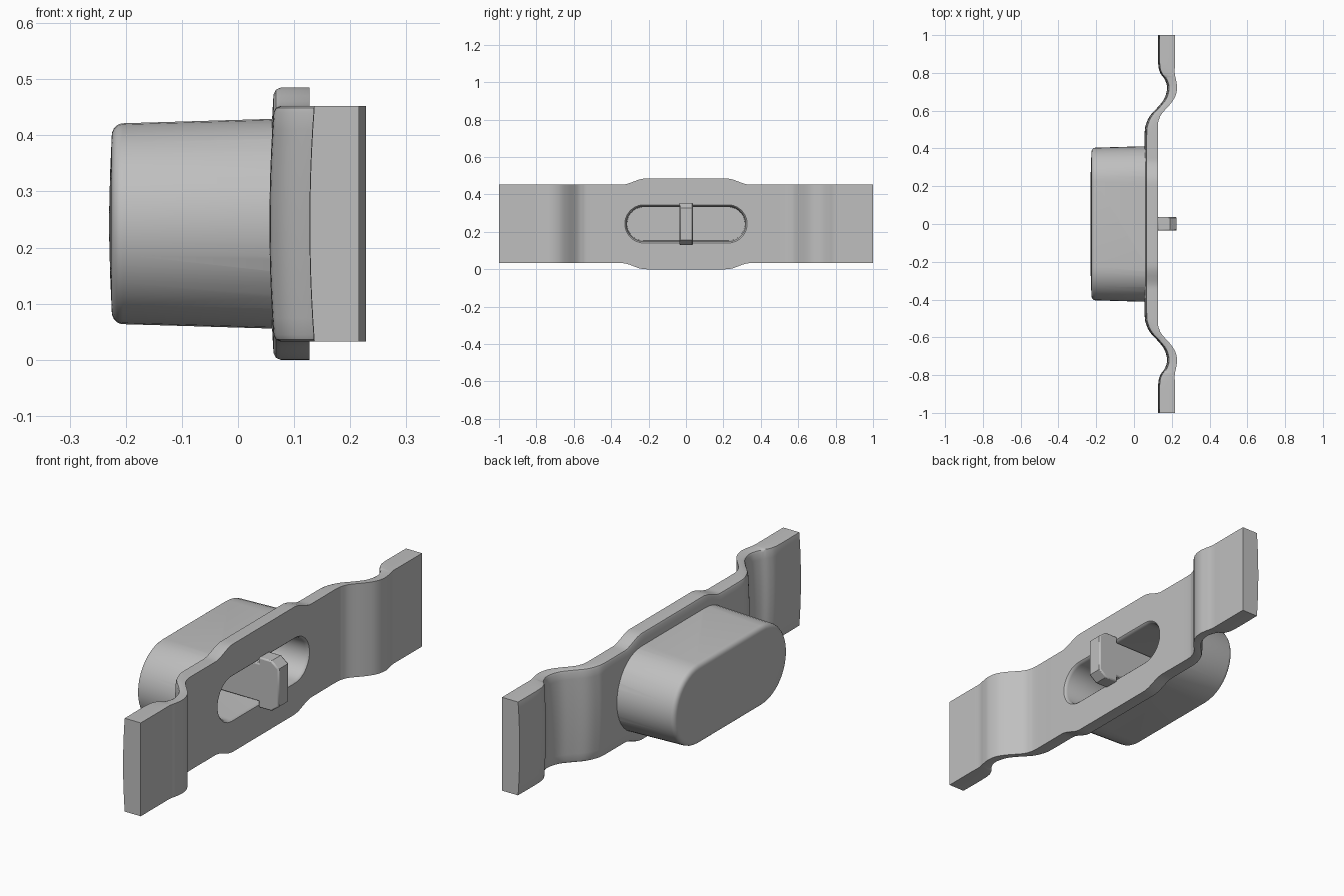
import bpy, bmesh, math

if "Cube" in bpy.data.objects:
    bpy.data.objects.remove(bpy.data.objects["Cube"])

grey = bpy.data.materials.new("plain grey")
grey.use_nodes = True
colour = (0.52, 0.52, 0.52, 1)
grey.diffuse_color = colour
grey.node_tree.nodes["Principled BSDF"].inputs["Base Color"].default_value = colour

MID_Z = 0.2425


def loft(name, rings):
    """Skin a list of equal-length rings and cap both ends."""
    bm = bmesh.new()
    rows = [[bm.verts.new(p) for p in ring] for ring in rings]
    for a, b in zip(rows, rows[1:]):
        for i in range(len(a)):
            j = (i + 1) % len(a)
            bm.faces.new((a[i], a[j], b[j], b[i]))
    bm.faces.new(rows[0])
    bm.faces.new(rows[-1])
    bmesh.ops.recalc_face_normals(bm, faces=bm.faces[:])
    mesh = bpy.data.meshes.new(name)
    bm.to_mesh(mesh)
    bm.free()
    mesh.materials.append(grey)
    obj = bpy.data.objects.new(name, mesh)
    bpy.context.collection.objects.link(obj)
    return obj


def activate(obj):
    bpy.ops.object.select_all(action='DESELECT')
    obj.select_set(True)
    bpy.context.view_layer.objects.active = obj


def boolean(obj, other, operation):
    mod = obj.modifiers.new("join", 'BOOLEAN')
    mod.operation = operation
    mod.solver = 'EXACT'
    mod.object = other
    activate(obj)
    bpy.ops.object.modifier_apply(modifier=mod.name)
    bpy.data.objects.remove(other)


def smooth(obj):
    activate(obj)
    bpy.ops.object.shade_smooth_by_angle(angle=math.radians(32))


def stadium(x, r, straight=0.225, steps=20):
    """Rounded slot outline lying across the x axis."""
    pts = []
    for side in (1, -1):
        for i in range(steps + 1):
            a = math.pi * i / steps - math.pi / 2
            pts.append((x, side * (straight + r * math.cos(a)),
                        MID_Z + side * r * math.sin(a)))
    return pts


def spline(points, steps=5):
    """Catmull-Rom curve through the points."""
    out = []
    for i in range(len(points) - 1):
        p = [points[max(0, min(len(points) - 1, i + k))] for k in (-1, 0, 1, 2)]
        for s in range(steps):
            t = s / steps
            out.append(tuple(
                0.5 * (2 * b + (c - a) * t + (2 * a - 5 * b + 4 * c - d) * t * t
                       + (3 * b - a - 3 * c + d) * t ** 3)
                for a, b, c, d in zip(*p)))
    return out + [points[-1]]


# Plate: bent strip, (inner y, inner x, outer y, outer x) from middle to end
bend = [(0.40, 0.056, 0.40, 0.127), (0.495, 0.057, 0.52, 0.127),
        (0.535, 0.066, 0.555, 0.133), (0.575, 0.086, 0.585, 0.148),
        (0.62, 0.127, 0.635, 0.192), (0.665, 0.161, 0.675, 0.218),
        (0.72, 0.175, 0.72, 0.228), (0.765, 0.163, 0.76, 0.223),
        (0.80, 0.139, 0.795, 0.216), (0.85, 0.128, 0.85, 0.216),
        (1.0, 0.128, 1.0, 0.216)]
half = [(y, 0.056, y, 0.127) for y in
        (0.0, 0.1, 0.2, 0.225, 0.25, 0.275, 0.3, 0.32, 0.335, 0.35)] + spline(bend)


def half_height(y):
    t = min(1, max(0, (y - 0.22) / 0.12))
    return 0.2425 - 0.0325 * t * t * (3 - 2 * t)


def section(station, sign):
    yi, xi, yo, xo = station
    h = half_height((yi + yo) / 2)
    r = 0.012 if yi < 0.78 else 0.001
    edge = [(h, r), (h - 0.3 * r, 0.3 * r), (h - r, 0)]
    upper = edge + [(h * k, 0) for k in (0.8, 0.6, 0.4, 0.2)]
    profile = upper + [(0, 0)] + [(-z, d) for z, d in reversed(upper)]
    ring = [(xi + 0.008 * (z / h) ** 2 + d, sign * yi, MID_Z + z) for z, d in profile]
    return ring + [(xo, sign * yo, MID_Z - h), (xo, sign * yo, MID_Z + h)]


plate = loft("mounting_plate",
             [section(s, -1) for s in reversed(half[1:])] + [section(s, 1) for s in half])

# Boss: tapered rounded block with a slightly domed cap
boss_rings = [stadium(0.10, 0.188), stadium(0.066, 0.187), stadium(-0.205, 0.179)]
for i in range(1, 6):
    a = math.pi / 2 * i / 5
    boss_rings.append(stadium(-0.205 - 0.02 * math.sin(a), 0.157 + 0.022 * math.cos(a)))
boss_rings += [stadium(-0.228, 0.09), stadium(-0.23, 0.01)]
boolean(plate, loft("boss", boss_rings), 'UNION')

# Slot: deep pocket with a softened rim
cutter = loft("slot_cutter", [stadium(0.2, 0.103), stadium(0.127, 0.102),
                              stadium(0.122, 0.097), stadium(0.112, 0.094),
                              stadium(-0.16, 0.09)])
boolean(plate, cutter, 'DIFFERENCE')
smooth(plate)

# Round pad on the pocket floor
pad = loft("floor_pad", [[(x, -0.18 + 0.07 * math.cos(a), MID_Z + 0.07 * math.sin(a))
                          for a in (math.tau * i / 32 for i in range(32))]
                         for x in (-0.165, -0.156)])
smooth(pad)

# Tab: thin blade from the pocket floor with a chamfered head
outline = [(-0.17, 0.085), (0.127, 0.085), (0.127, 0.113), (0.19, 0.113), (0.226, 0.085)]
outline += [(x, -z) for x, z in reversed(outline)]
tab = loft("locking_tab", [[(x, y, MID_Z + z) for x, z in outline] for y in (-0.035, 0.037)])
bevel = tab.modifiers.new("soft edges", 'BEVEL')
bevel.width = 0.006
bevel.segments = 2
bevel.limit_method = 'ANGLE'
bevel.angle_limit = math.radians(60)
smooth(tab)
